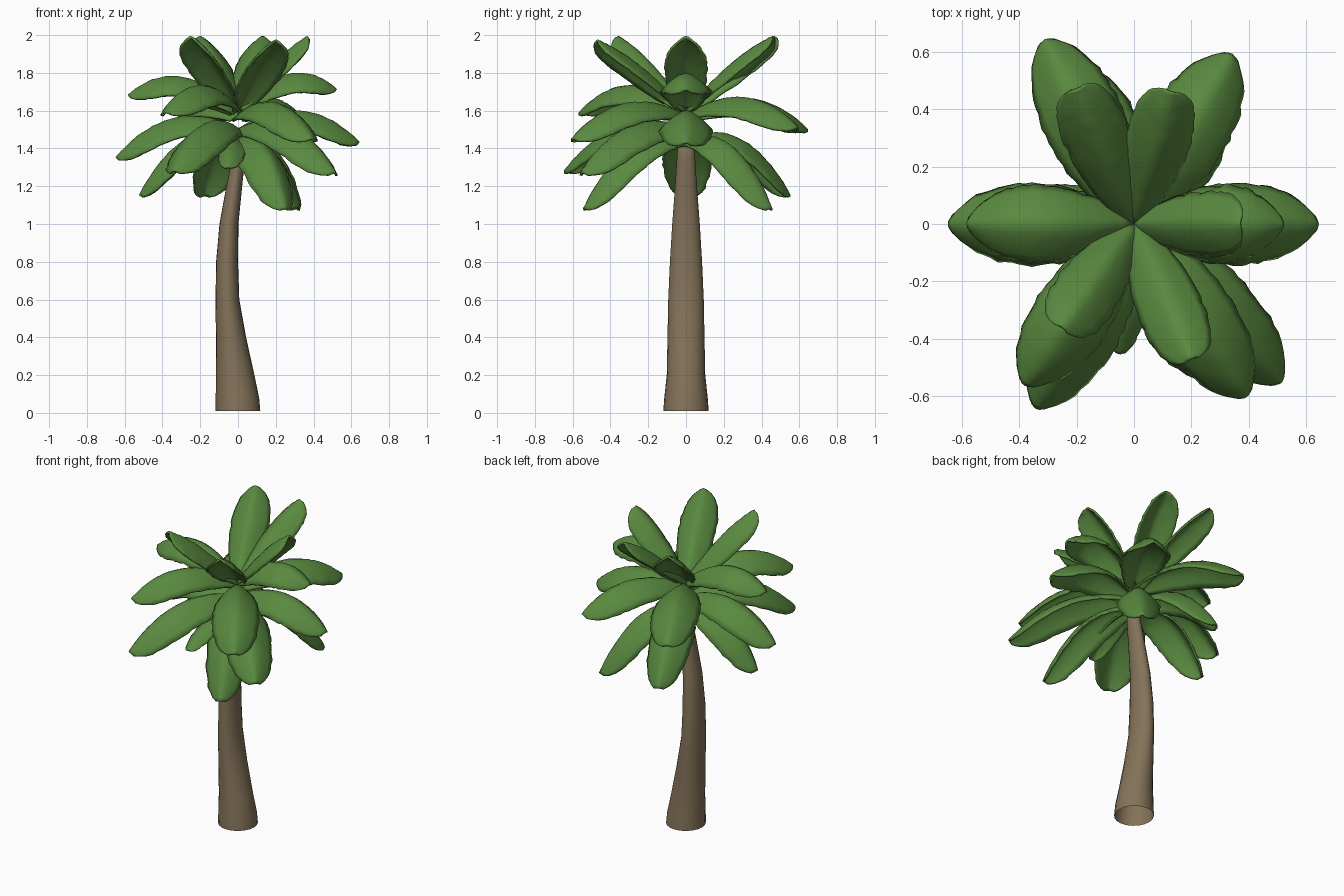
import bpy, math, random
from mathutils import Vector

if "Cube" in bpy.data.objects:
    bpy.data.objects.remove(bpy.data.objects["Cube"])

random.seed(4)


def material(name, rgb):
    m = bpy.data.materials.new(name)
    m.diffuse_color = (*rgb, 1)
    m.use_nodes = True
    m.node_tree.nodes["Principled BSDF"].inputs["Base Color"].default_value = m.diffuse_color
    return m


def make_object(name, verts, faces, mat):
    me = bpy.data.meshes.new(name)
    me.from_pydata(verts, [], faces)
    me.materials.append(mat)
    me.polygons.foreach_set("use_smooth", [True] * len(faces))
    ob = bpy.data.objects.new(name, me)
    bpy.context.collection.objects.link(ob)
    return ob


def interp(table, t):
    for (a, va), (b, vb) in zip(table, table[1:]):
        if t <= b:
            return va + (vb - va) * (t - a) / (b - a)
    return table[-1][1]


bark = material("bark", (0.23, 0.17, 0.1))
leaf = material("leaf", (0.1, 0.25, 0.05))

# Trunk: curved, tapering, slightly oval stem (z, centre x, half x, half y)
rings = [(0.01, 0, 0.118, 0.12), (0.08, -0.003, 0.115, 0.115),
         (0.2, -0.015, 0.102, 0.102), (0.4, -0.037, 0.08, 0.098),
         (0.6, -0.056, 0.063, 0.094), (0.8, -0.058, 0.058, 0.085),
         (1.0, -0.048, 0.05, 0.073), (1.2, -0.02, 0.042, 0.058),
         (1.35, 0.003, 0.035, 0.048), (1.5, 0.01, 0.03, 0.04)]
N = 20
verts, faces = [], []
for z, cx, rx, ry in rings:
    for i in range(N):
        a = 2 * math.pi * i / N
        verts.append((cx + rx * math.cos(a), ry * math.sin(a), z))
for r in range(len(rings) - 1):
    for i in range(N):
        j = (i + 1) % N
        faces.append((r * N + i, r * N + j, (r + 1) * N + j, (r + 1) * N + i))
faces.append(tuple(range((len(rings) - 1) * N, len(rings) * N)))
make_object("trunk", verts, faces, bark)

# Frond outline: half width along its length
outline = [(0, 0.3), (0.15, 0.65), (0.35, 0.93), (0.6, 1.0), (0.8, 0.9),
           (0.92, 0.68), (0.97, 0.47), (1, 0.2)]


def frond(name, tip, hub_z, bulge, width, drop):
    """Arched leaf sheet swept along a bent midrib from the crown to its tip."""
    hub, tip = Vector((0.0, 0.0, hub_z)), Vector(tip)
    flat = Vector((tip.x, tip.y, 0)).normalized()
    ctrl = hub.lerp(tip, 0.55)
    ctrl.z = (hub.z + tip.z) / 2 + bulge
    side = Vector((-flat.y, flat.x, 0))
    rows, cols = 22, 10
    verts, faces = [], []
    for r in range(rows + 1):
        t = r / rows
        t = 1 - (1 - t) ** 1.25
        p = hub * (1 - t) ** 2 + ctrl * 2 * t * (1 - t) + tip * t * t
        tangent = ((ctrl - hub) * (1 - t) + (tip - ctrl) * t).normalized()
        up = tangent.cross(side)
        w = interp(outline, t)
        for c in range(cols + 1):
            u = 2 * c / cols - 1
            s = w * width * u
            if abs(u) == 1:
                s *= random.uniform(0.95, 1.03)
            h = -drop * w * abs(u) ** 1.5 + random.uniform(-0.002, 0.002)
            verts.append(p + side * s + up * h)
    k = cols + 1
    for r in range(rows):
        for c in range(cols):
            a = r * k + c
            faces.append((a, a + k, a + k + 1, a + 1))
    ob = make_object(name, verts, faces, leaf)
    mod = ob.modifiers.new("thickness", 'SOLIDIFY')
    mod.thickness = 0.012
    mod.offset = 0


# Crown tiers: (hub height, arch bulge, half width, side droop, tips)
tiers = {
    "upper_frond": (1.6, 0.1, 0.112, 0.075, [
        (0.37, 0, 1.99), (0.13, 0.46, 1.99), (-0.2, 0.47, 1.99),
        (-0.25, -0.36, 1.99), (0.2, -0.47, 1.97)]),
    "raised_frond": (1.6, 0.27, 0.135, 0.1, [
        (0.52, 0, 1.71), (-0.58, 0, 1.68), (-0.38, -0.56, 1.59)]),
    "middle_frond": (1.57, 0.25, 0.142, 0.1, [
        (0.39, -0.6, 1.45), (0.34, 0.59, 1.51), (-0.31, 0.64, 1.5)]),
    "lower_frond": (1.5, 0.26, 0.142, 0.105, [
        (0.64, 0, 1.43), (-0.645, 0, 1.35), (-0.34, -0.64, 1.28),
        (0.51, -0.55, 1.27)]),
    "drooping_frond": (1.44, 0.3, 0.13, 0.1, [
        (-0.52, 0.01, 1.15), (0.25, -0.54, 1.08), (0.31, 0.45, 1.08),
        (-0.18, 0.55, 1.15)]),
    "small_frond": (1.43, 0.12, 0.07, 0.04, [(-0.05, -0.45, 1.3)]),
}
for name, (hub_z, bulge, width, drop, tips) in tiers.items():
    for i, tip in enumerate(tips):
        frond(f"{name}_{i + 1}", tip, hub_z, bulge, width, drop)
